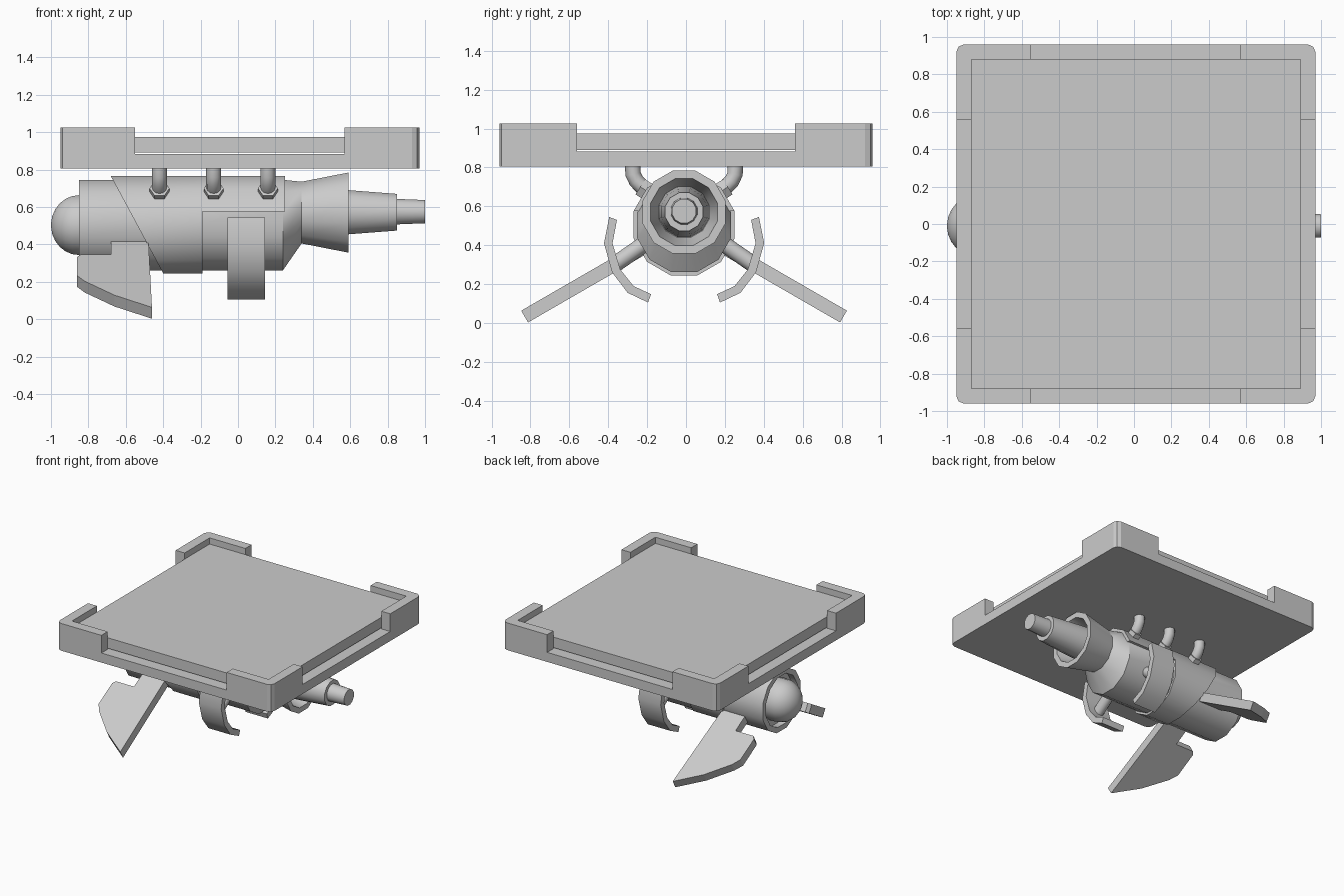
import bpy, bmesh, math
from mathutils import Vector

if "Cube" in bpy.data.objects:
    bpy.data.objects.remove(bpy.data.objects["Cube"])

YC = -0.01   # lateral centre of the hull


def finish(name, bm, smooth=False):
    bmesh.ops.recalc_face_normals(bm, faces=bm.faces[:])
    me = bpy.data.meshes.new(name)
    bm.to_mesh(me)
    bm.free()
    ob = bpy.data.objects.new(name, me)
    bpy.context.collection.objects.link(ob)
    if smooth:
        bpy.ops.object.select_all(action='DESELECT')
        ob.select_set(True)
        bpy.context.view_layer.objects.active = ob
        bpy.ops.object.shade_smooth_by_angle(angle=math.radians(32))
    return ob


def prism(name, pts, place, a, b, smooth=False):
    """Extrude a 2D outline between depths a and b; place maps (u, v, depth) to xyz."""
    bm = bmesh.new()
    lo = [bm.verts.new(place(u, v, a)) for u, v in pts]
    hi = [bm.verts.new(place(u, v, b)) for u, v in pts]
    bm.faces.new(lo)
    bm.faces.new(hi)
    n = len(pts)
    for i in range(n):
        j = (i + 1) % n
        bm.faces.new((lo[i], lo[j], hi[j], hi[i]))
    return finish(name, bm, smooth)


def loft_bm(rings, n=12):
    """Capped n-gon tube along x from (x, centre z, flat radius) rings."""
    bm = bmesh.new()
    loops = []
    for x, zc, r in rings:
        R = r / math.cos(math.pi / n)
        angs = [2 * math.pi * (i + 0.5) / n for i in range(n)]
        loops.append([bm.verts.new((x, YC + R * math.sin(t), zc + R * math.cos(t))) for t in angs])
    for A, B in zip(loops, loops[1:]):
        for i in range(n):
            j = (i + 1) % n
            bm.faces.new((A[i], A[j], B[j], B[i]))
    bm.faces.new(loops[0])
    bm.faces.new(loops[-1])
    return bm


def cut(bm, co, no):
    """Remove the side the normal points to and cap the opening."""
    bmesh.ops.bisect_plane(bm, geom=bm.verts[:] + bm.edges[:] + bm.faces[:],
                           plane_co=co, plane_no=no, clear_outer=True)
    bmesh.ops.holes_fill(bm, edges=[e for e in bm.edges if e.is_boundary])


def tube(name, path, r, n=12):
    """Round pipe through points lying in a plane of constant x."""
    pts = [Vector(p) for p in path]
    bm = bmesh.new()
    loops = []
    for i, p in enumerate(pts):
        d = (pts[min(i + 1, len(pts) - 1)] - pts[max(i - 1, 0)]).normalized()
        u = Vector((1, 0, 0))
        v = d.cross(u)
        loops.append([bm.verts.new(p + r * (math.cos(t) * u + math.sin(t) * v))
                      for t in (2 * math.pi * k / n for k in range(n))])
    for A, B in zip(loops, loops[1:]):
        for i in range(n):
            j = (i + 1) % n
            bm.faces.new((A[i], A[j], B[j], B[i]))
    bm.faces.new(loops[0])
    bm.faces.new(loops[-1])
    return finish(name, bm, n > 6)


# platform: base slab, raised panel, four raised corners
XC, HX, HY, W, C = 0.01, 0.96, 0.96, 0.08, 0.04
K = C * 0.3
corner = [(HX, HY - C), (HX - K, HY - K), (HX - C, HY)]
outline = []
for sx, sy in ((1, 1), (-1, 1), (-1, -1), (1, -1)):
    part = [(sx * u, sy * v) for u, v in corner]
    outline += part if sx * sy > 0 else part[::-1]
prism("platform_base", outline, lambda u, v, d: (XC + u, v, d), 0.805, 0.882)
panel = [(HX - W, HY - W), (W - HX, HY - W), (W - HX, W - HY), (HX - W, W - HY)]
prism("platform_panel", panel, lambda u, v, d: (XC + u, v, d), 0.89, 0.975)
bracket = [(HX, 0.56)] + corner + [(0.56, HY), (0.56, HY - W), (HX - W, HY - W), (HX - W, 0.56)]
for sx in (1, -1):
    for sy in (1, -1):
        prism("platform_corner", bracket,
              lambda u, v, d: (XC + sx * u, sy * v, d), 0.88, 1.025)

# hull with recessed tail and flared open muzzle
finish("hull", loft_bm([
    (-0.80, 0.503, 0.20), (-0.85, 0.503, 0.20), (-0.85, 0.503, 0.242), (0.24, 0.503, 0.242),
    (0.34, 0.57, 0.165), (0.59, 0.57, 0.214), (0.59, 0.57, 0.172), (0.40, 0.57, 0.13)]), True)

# tail dome
dome = [(-0.79, 0.503, 0.16)]
for k in range(7):
    t = math.radians(k * 14.5)
    dome.append((-0.85 - 0.15 * math.sin(t), 0.503, max(0.16 * math.cos(t), 0.008)))
finish("tail_dome", loft_bm(dome, 16), True)

# sleeve around the hull: slanted rear edge, upper half reaching further forward
bm = loft_bm([(-0.75, 0.505, 0.26), (-0.19, 0.505, 0.26)])
cut(bm, (-0.68, 0, 0.765), (-0.52, 0, -0.28))
finish("sleeve_band", bm, True)
bm = loft_bm([(-0.19, 0.505, 0.26), (0.25, 0.505, 0.26)])
cut(bm, (0, 0, 0.575), (0, 0, -1))
finish("sleeve_hood", bm, True)

# stepped barrel
finish("barrel", loft_bm([
    (0.38, 0.572, 0.13), (0.59, 0.572, 0.118), (0.85, 0.572, 0.098),
    (0.85, 0.575, 0.068), (1.0, 0.575, 0.062)]), True)

# paired side parts
fin = [(-0.48, 0.76), (-0.68, 0.76), (-0.68, 0.565), (-0.84, 0.565),
       (-0.86, 0.54), (-0.86, 0.34), (-0.82, 0.28), (-0.66, 0.13), (-0.46, 0.0)]
shield = [(0.385, 0.545), (0.412, 0.41), (0.37, 0.26), (0.29, 0.155), (0.185, 0.105),
          (0.17, 0.148), (0.26, 0.19), (0.328, 0.275), (0.368, 0.41), (0.345, 0.53)]
c30, s30 = math.cos(math.pi / 6), 0.5
for side, s in (("left", 1), ("right", -1)):
    # swept fin lying in a plane tilted 30 degrees down
    prism("fin_" + side, fin,
          lambda u, v, d: (u, YC + s * (0.82 - c30 * v + s30 * d), 0.033 + s30 * v + c30 * d),
          -0.035, 0.035)
    # curved side guard and its strut
    prism("guard_" + side, shield,
          lambda u, v, d: (d, YC + s * u, v), -0.055, 0.145, True)
    tube("guard_strut_" + side, [(0.045, YC + s * 0.17, 0.43), (0.045, YC + s * 0.35, 0.305)], 0.042)
    # bent hanger pipes with collars
    for x in (-0.42, -0.13, 0.16):
        tube("hanger_" + side,
             [(x, YC + s * y, z) for y, z in
              ((0.265, 0.82), (0.262, 0.765), (0.245, 0.73), (0.215, 0.70), (0.16, 0.66))], 0.04)
        tube("hanger_collar_" + side,
             [(x, YC + s * 0.225, 0.70), (x, YC + s * 0.17, 0.665)], 0.053, 6)
